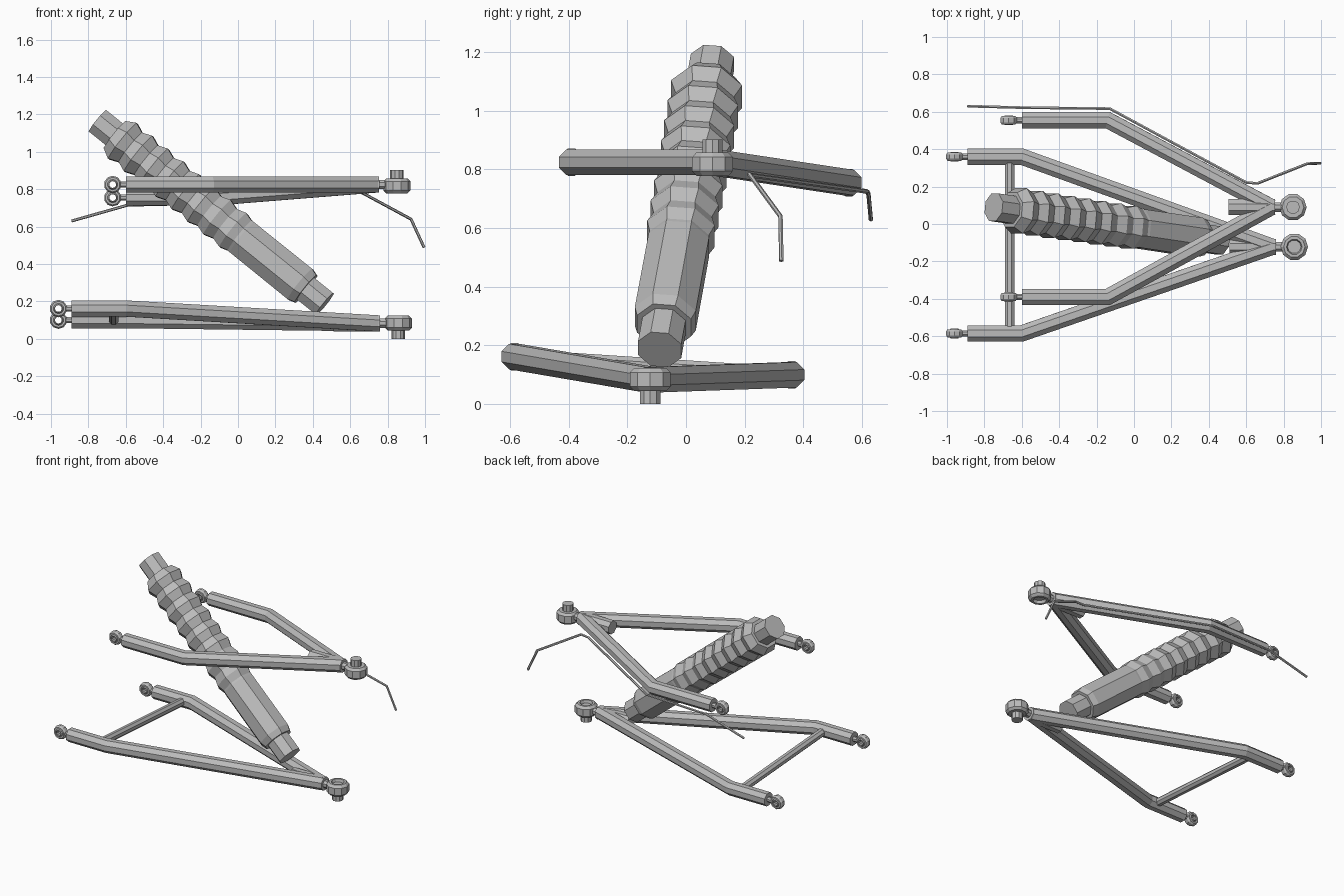
import bpy, bmesh, math
from mathutils import Vector

if "Cube" in bpy.data.objects:
    bpy.data.objects.remove(bpy.data.objects["Cube"], do_unlink=True)

grey = bpy.data.materials.new("bare_metal_grey")
grey.use_nodes = True
grey.diffuse_color = (0.5, 0.5, 0.5, 1)
grey.node_tree.nodes["Principled BSDF"].inputs["Base Color"].default_value = (0.5, 0.5, 0.5, 1)


def skin(name, rings, closed=False):
    """Bridge successive rings of points; cap the ends, or join last to first."""
    bm = bmesh.new()
    loops = [[bm.verts.new(p) for p in ring] for ring in rings]
    n = len(loops[0])
    pairs = list(zip(loops, loops[1:]))
    if closed:
        pairs.append((loops[-1], loops[0]))
    else:
        bm.faces.new(loops[0])
        bm.faces.new(loops[-1])
    for a, b in pairs:
        for i in range(n):
            j = (i + 1) % n
            bm.faces.new((a[i], a[j], b[j], b[i]))
    bmesh.ops.recalc_face_normals(bm, faces=bm.faces)
    mesh = bpy.data.meshes.new(name)
    bm.to_mesh(mesh)
    bm.free()
    mesh.materials.append(grey)
    obj = bpy.data.objects.new(name, mesh)
    bpy.context.collection.objects.link(obj)
    return obj


def circle(centre, axis, radius, sides):
    """Ring of points around an axis, with a flat side facing up."""
    ref = Vector((0, 1, 0)) if abs(axis.y) < 0.9 else Vector((1, 0, 0))
    u = (ref - axis * ref.dot(axis)).normalized()
    v = axis.cross(u)
    angles = [math.tau * (i + 0.5) / sides for i in range(sides)]
    return [centre + radius * (u * math.cos(a) + v * math.sin(a)) for a in angles]


def lathe(name, origin, axis, profile, sides=10, closed=False):
    """Turn (radius, distance) pairs around an axis."""
    origin, axis = Vector(origin), Vector(axis).normalized()
    return skin(name, [circle(origin + axis * d, axis, r, sides) for r, d in profile], closed)


def tube(name, path, radius, sides=8):
    """Pipe of constant radius with mitred bends."""
    pts = [Vector(p) for p in path]
    dirs = [(b - a).normalized() for a, b in zip(pts, pts[1:])]
    rings = [circle(pts[0], dirs[0], radius, sides)]
    for i, d in enumerate(dirs):
        normal = d + dirs[i + 1] if i + 1 < len(dirs) else d
        centre = pts[i + 1]
        rings.append([p + d * ((centre - p).dot(normal) / d.dot(normal)) for p in rings[-1]])
    return skin(name, rings)


def rod_end(name, x, y, z):
    """Ring with an inner sleeve and a short threaded neck."""
    for part, outer, inner, w in (("ring", 0.047, 0.028, 0.022), ("sleeve", 0.03, 0.018, 0.026)):
        c = outer - 0.008
        lathe(f"{name}_{part}", (x, y, z), (0, 1, 0),
              [(inner, -w), (c, -w), (outer, -w / 2), (outer, w / 2), (c, w), (inner, w)], 10, True)
    tube(f"{name}_neck", [(x + 0.04, y, z), (x + 0.08, y, z)], 0.018)


def wishbone(name, hub, x_end, x_bend, legs):
    """Two bent legs that meet in a stub at the ball joint."""
    hx, hy, hz = hub
    for side, y, z in legs:
        tube(f"{name}_{side}_leg", [(x_end, y, z), (x_bend, y, z), (hx - 0.02, hy, hz)], 0.047)
        rod_end(f"{name}_{side}_rod_end", x_end - 0.07, y, z)
    tube(f"{name}_stub", [(hx - 0.25, hy, hz), (hx, hy, hz)], 0.046)
    tube(f"{name}_joint_neck", [(hx - 0.01, hy, hz), (hx + 0.05, hy, hz)], 0.027)


# Control arms
upper_hub, lower_hub = (0.755, 0.09, 0.825), (0.76, -0.122, 0.083)
wishbone("upper_arm", upper_hub, -0.6, -0.14, [("front", -0.39, 0.825), ("back", 0.555, 0.755)])
wishbone("lower_arm", lower_hub, -0.89, -0.6, [("front", -0.585, 0.162), ("back", 0.36, 0.1)])
tube("lower_cross_bar", [(-0.665, -0.585, 0.162), (-0.665, 0.36, 0.1)], 0.028)

# Ball joints: pin, chamfered body and a shallow dish on the far side
joint = [(0.036, 0.0), (0.036, 0.045), (0.058, 0.045), (0.073, 0.06), (0.073, 0.108),
         (0.057, 0.124), (0.042, 0.124), (0.036, 0.105)]
lathe("lower_ball_joint", (0.857, -0.122, 0), (0, 0, 1), joint)
lathe("upper_ball_joint", (0.85, 0.09, 0.902), (0, 0, -1), joint)

# Shock absorber: cap, pleated boot, cylinder and lower mount
top, bottom = Vector((-0.75, 0.09, 1.165)), Vector((0.465, -0.09, 0.185))
axis = bottom - top
lathe("shock_top_mount", top, axis, [(0.08, 0), (0.08, 0.2)], 8)
pleats, start, pitch = 8, 0.12, 0.109
boot = [(0.1, start)]
for i in range(pleats):
    boot += [(0.132 - 0.001 * i, start + pitch * (i + 0.5)), (0.108, start + pitch * (i + 1))]
lathe("shock_boot", top, axis, boot, 8)
lathe("shock_cylinder", top, axis, [(0.108, 0.97), (0.112, 1.0), (0.113, 1.4), (0.1, 1.44)], 8)
lathe("shock_lower_mount", top, axis, [(0.08, 1.4), (0.08, 1.57)], 8)

# Thin hose running along the upper back leg
tube("brake_hose", [(-0.89, 0.63, 0.63), (-0.59, 0.622, 0.715), (-0.13, 0.617, 0.725),
                    (0.6, 0.222, 0.78), (0.66, 0.217, 0.783), (0.925, 0.322, 0.64),
                    (0.995, 0.325, 0.488)], 0.008, 6)
